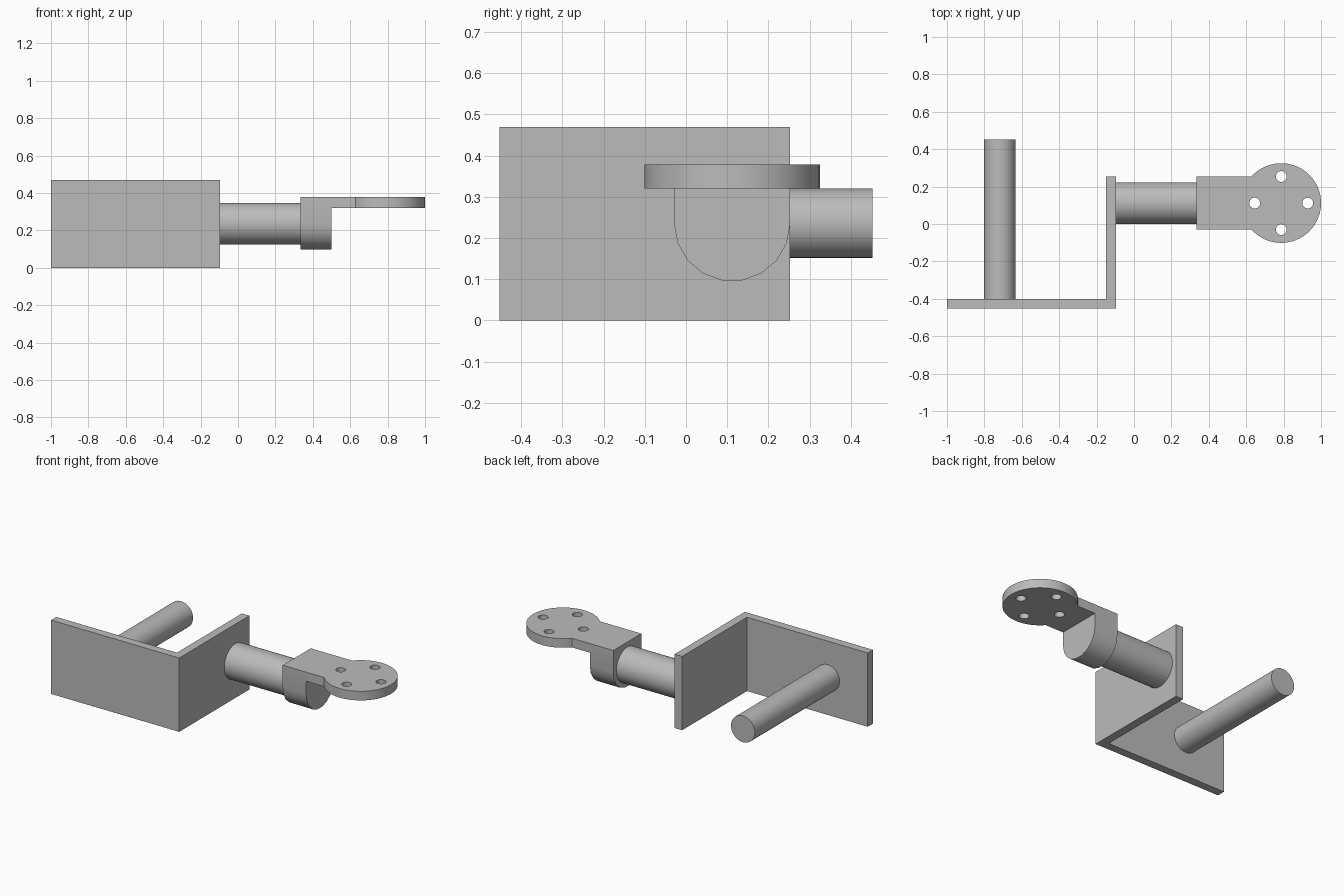
import bpy
import bmesh
from math import sin, cos, asin, pi, radians
from mathutils import Matrix, Vector

default = bpy.data.objects.get("Cube")
if default:
    bpy.data.objects.remove(default, do_unlink=True)

# One plain grey for the whole model
grey = bpy.data.materials.new("plain grey")
grey.use_nodes = True
colour = (0.5, 0.5, 0.5, 1)
grey.diffuse_color = colour
grey.node_tree.nodes["Principled BSDF"].inputs["Base Color"].default_value = colour


def finish(name, bm, smooth=False):
    bmesh.ops.recalc_face_normals(bm, faces=bm.faces)
    mesh = bpy.data.meshes.new(name)
    bm.to_mesh(mesh)
    bm.free()
    mesh.materials.append(grey)
    obj = bpy.data.objects.new(name, mesh)
    bpy.context.collection.objects.link(obj)
    if smooth:
        smooth_sides(obj)
    return obj


def smooth_sides(obj):
    bpy.ops.object.select_all(action='DESELECT')
    obj.select_set(True)
    bpy.context.view_layer.objects.active = obj
    bpy.ops.object.shade_smooth_by_angle(angle=radians(30))


def prism(name, outline, direction):
    """Extrude a closed outline of 3D points along a direction."""
    bm = bmesh.new()
    face = bm.faces.new([bm.verts.new(p) for p in outline])
    made = bmesh.ops.extrude_face_region(bm, geom=[face], use_keep_orig=True)
    moved = [g for g in made["geom"] if isinstance(g, bmesh.types.BMVert)]
    bmesh.ops.translate(bm, verts=moved, vec=direction)
    return finish(name, bm)


def rod(name, start, end, radius):
    start, end = Vector(start), Vector(end)
    axis = end - start
    place = Matrix.Translation((start + end) / 2) @ axis.to_track_quat('Z', 'Y').to_matrix().to_4x4()
    bm = bmesh.new()
    bmesh.ops.create_cone(bm, cap_ends=True, segments=48, radius1=radius,
                          radius2=radius, depth=axis.length, matrix=place)
    return finish(name, bm, smooth=True)


# Shared measurements
ARM_Y, ARM_Z = 0.112, 0.236
HALF_WIDTH = 0.141
PLATE_LOW, PLATE_TOP = 0.32, 0.378
BLOCK_BACK, BLOCK_FRONT = 0.335, 0.5
DISC_X, DISC_R = 0.787, 0.213

# L-shaped bracket: front wall and side wall in one piece
bracket = [(-1, -0.453), (-0.097, -0.453), (-0.097, 0.253),
           (-0.15, 0.253), (-0.15, -0.4), (-1, -0.4)]
prism("bracket", [(x, y, 0) for x, y in bracket], (0, 0, 0.47))

# Rods standing out from the two walls
rod("rear_pin", (-0.718, -0.4, ARM_Z), (-0.718, 0.453, ARM_Z), 0.084)
rod("arm_shaft", (-0.097, ARM_Y, ARM_Z), (BLOCK_BACK, ARM_Y, ARM_Z), 0.111)

# Round-bottomed block at the end of the shaft
arch = [(BLOCK_BACK, ARM_Y + HALF_WIDTH, PLATE_TOP)]
for i in range(10):
    a = pi * i / 9
    arch.append((BLOCK_BACK, ARM_Y + HALF_WIDTH * cos(a), ARM_Z - HALF_WIDTH * sin(a)))
arch.append((BLOCK_BACK, ARM_Y - HALF_WIDTH, PLATE_TOP))
block = prism("end_block", arch, (BLOCK_FRONT - BLOCK_BACK, 0, 0))
smooth_sides(block)

# Flat mounting plate: a neck that flows into a disc
neck = pi - asin(HALF_WIDTH / DISC_R)
outline = [(BLOCK_FRONT, ARM_Y - HALF_WIDTH, PLATE_LOW)]
for i in range(49):
    a = -neck + 2 * neck * i / 48
    outline.append((DISC_X + DISC_R * cos(a), ARM_Y + DISC_R * sin(a), PLATE_LOW))
outline.append((BLOCK_FRONT, ARM_Y + HALF_WIDTH, PLATE_LOW))
plate = prism("mounting_plate", outline, (0, 0, PLATE_TOP - PLATE_LOW))

# Four screw holes around the disc
bm = bmesh.new()
for i in range(4):
    a = i * pi / 2
    at = Matrix.Translation((DISC_X + 0.142 * cos(a), ARM_Y + 0.142 * sin(a), PLATE_LOW))
    bmesh.ops.create_cone(bm, cap_ends=True, segments=24, radius1=0.029,
                          radius2=0.029, depth=0.3, matrix=at)
cutter = finish("hole_cutter", bm)
cutter.hide_render = True
cut = plate.modifiers.new("screw_holes", 'BOOLEAN')
cut.operation = 'DIFFERENCE'
cut.solver = 'EXACT'
cut.object = cutter
smooth_sides(plate)
bpy.ops.object.modifier_apply(modifier=cut.name)
bpy.data.objects.remove(cutter, do_unlink=True)
smooth_sides(plate)
